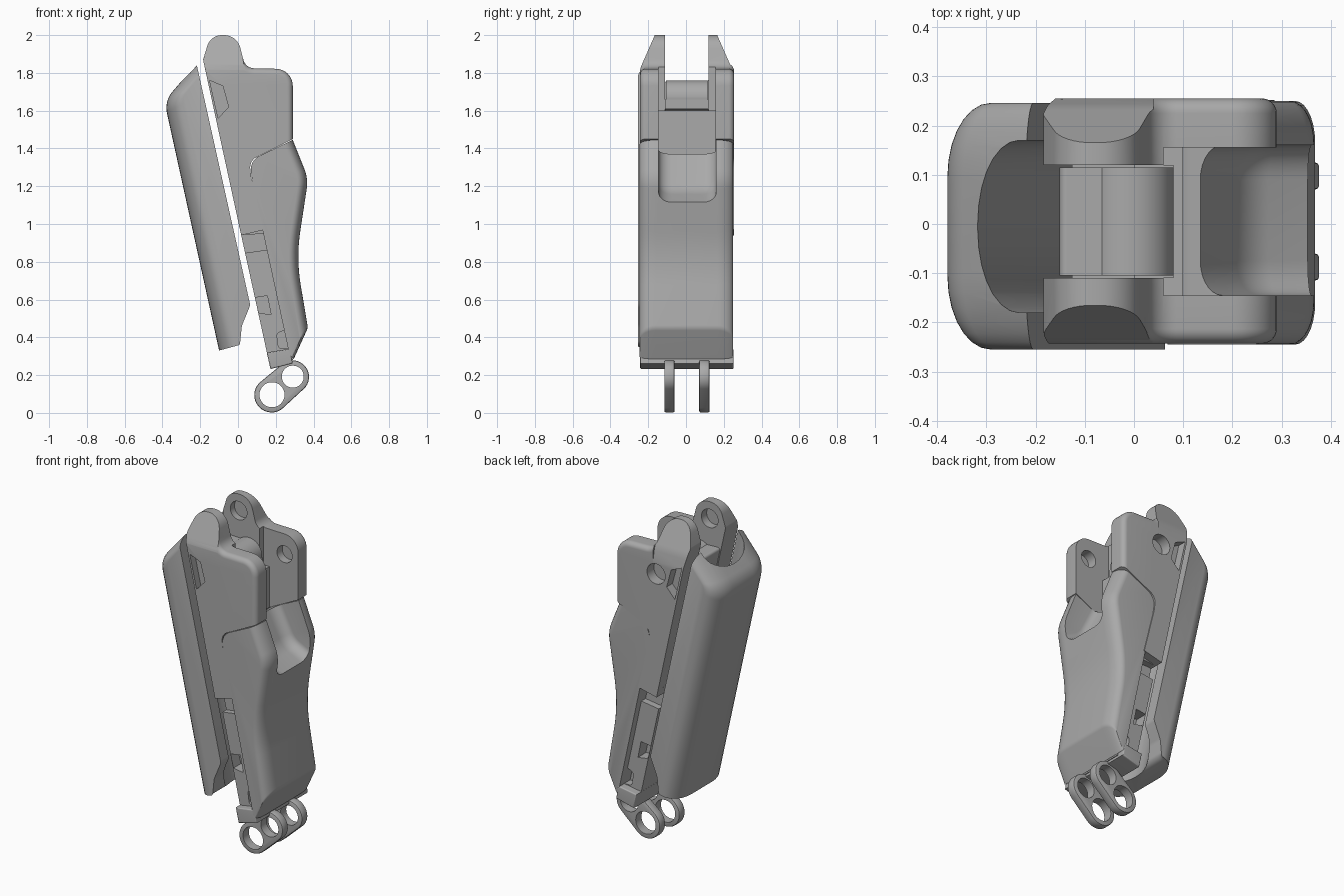
import bpy, bmesh, math
from mathutils import Vector

if "Cube" in bpy.data.objects:
    bpy.data.objects.remove(bpy.data.objects["Cube"])

grey = bpy.data.materials.new("satin grey")
grey.use_nodes = True
COLOUR = (0.4, 0.4, 0.4, 1)
grey.diffuse_color = COLOUR
grey.node_tree.nodes["Principled BSDF"].inputs["Base Color"].default_value = COLOUR


def outline(pts, inset, seg=8):
    """Counter-clockwise (a, b, corner radius, edge inset weight) points, inset and filleted."""
    full = [tuple(p) + (0, 1)[len(p) - 2:] for p in pts]
    n = len(full)
    p = [Vector(q[:2]) for q in full]
    d = [(p[(i + 1) % n] - p[i]).normalized() for i in range(n)]
    base = [p[i] + Vector((-d[i].y, d[i].x)) * inset * full[i][3] for i in range(n)]
    v = []
    for i in range(n):
        cross = d[i - 1].cross(d[i])
        if abs(cross) < 1e-4:
            v.append(base[i])
        else:
            v.append(base[i - 1] + d[i - 1] * ((base[i] - base[i - 1]).cross(d[i]) / cross))
    out = []
    for i in range(n):
        r = full[i][2]
        if r == 0:
            out.append(v[i])
            continue
        before, after = v[i - 1] - v[i], v[(i + 1) % n] - v[i]
        turn = math.acos(max(-1, min(1, -before.normalized().dot(after.normalized()))))
        side = 1 if d[i - 1].cross(d[i]) > 0 else -1
        r = max(r - side * inset * min(full[i][3], full[i - 1][3]), 0.01)
        t = min(r * math.tan(turn / 2), 0.49 * before.length, 0.49 * after.length)
        a, b, w = v[i] + before.normalized() * t, v[i] + after.normalized() * t, math.cos(turn / 2)
        for k in range(seg + 1):
            s = k / seg
            f, g, h = (1 - s) ** 2, 2 * w * s * (1 - s), s * s
            out.append((a * f + v[i] * g + b * h) / (f + g + h))
    return out


def prism(name, pts, lo, hi, inset=0, depth=None, axis="y", steps=7):
    """Extrude a side profile across the model, rounding its outer rims."""
    depth = depth or inset
    layers = [(lo, 0), (hi, 0)]
    if inset:
        arc = [(depth * (1 - math.sin(t)), inset * (1 - math.cos(t)))
               for t in (math.pi / 2 * k / steps for k in range(steps + 1))]
        layers = [(lo + e, c) for e, c in reversed(arc)] + [(hi - e, c) for e, c in arc]
    bm = bmesh.new()
    rings = []
    for pos, c in layers:
        rings.append([bm.verts.new((q.x, pos, q.y) if axis == "y" else (pos, q.x, q.y))
                      for q in outline(pts, c)])
    for r0, r1 in zip(rings, rings[1:]):
        for i in range(len(r0)):
            j = (i + 1) % len(r0)
            bm.faces.new((r0[i], r0[j], r1[j], r1[i]))
    bm.faces.new(rings[0])
    bm.faces.new(rings[-1])
    bmesh.ops.recalc_face_normals(bm, faces=bm.faces)
    mesh = bpy.data.meshes.new(name)
    bm.to_mesh(mesh)
    bm.free()
    mesh.materials.append(grey)
    obj = bpy.data.objects.new(name, mesh)
    bpy.context.collection.objects.link(obj)
    return obj


def rod(name, x, z, r, lo, hi):
    k = [(x - r, z - r, r), (x + r, z - r, r), (x + r, z + r, r), (x - r, z + r, r)]
    return prism(name, k, lo, hi)


def cut(obj, *cutters):
    for c in cutters:
        mod = obj.modifiers.new("cut", "BOOLEAN")
        mod.operation, mod.solver, mod.object = "DIFFERENCE", "EXACT", c
        c.hide_render = True
    bpy.context.view_layer.update()
    mesh = bpy.data.meshes.new_from_object(obj.evaluated_get(bpy.context.evaluated_depsgraph_get()))
    obj.modifiers.clear()
    obj.data = mesh
    for c in cutters:
        bpy.data.objects.remove(c)


def rear(z):
    """Slanted back line of the handle body."""
    return -0.18 + 0.219 * (1.84 - z)


def span(side, a, b):
    return sorted((side * a, side * b))


# Hollow back shell
shell = prism("back_shell", [
    (-0.39, 1.65, 0.13, 1), (-0.1, 0.33, 0, 0), (0.01, 0.36, 0.04, 0),
    (0.02, 0.46, 0.08, 0), (0.065, 0.57, 0.04, 0), (-0.22, 1.85, 0, 0.6)],
    -0.255, 0.246, 0.095, 0.15)
cavity = prism("shell_cavity", [
    (-0.375, 2.0, 0, 1), (0.015, 0.2, 0, 0), (0.5, 0.2, 0, 0), (0.1, 2.0, 0, 0)],
    -0.18, 0.17, 0.1, 0.17)
cut(shell, cavity)

# Upper bracket with two cheeks and raised ears
bracket = prism("upper_bracket", [
    (-0.185, 1.87, 0.03, 0), (rear(0.94), 0.94, 0, 0), (0.14, 0.97, 0, 0),
    (0.07, 1.25, 0.05, 0), (0.06, 1.335, 0.08, 0), (0.29, 1.45, 0, 1),
    (0.29, 1.82, 0.09, 1), (0.04, 1.825, 0.06, 1), (-0.005, 2.0, 0.1, 1),
    (-0.145, 2.0, 0.08, 1)], -0.243, 0.255, 0.03)
tools = [
    prism("ear_gap", [(-0.5, 1.6), (0.5, 1.6), (0.5, 2.1), (-0.5, 2.1)], -0.11, 0.12),
    prism("cheek_gap", [(0.1, 1.3), (0.5, 1.3), (0.5, 2.1), (0.06, 2.1), (0.06, 1.6), (0.1, 1.6)],
          -0.145, 0.155),
    rod("pin_hole", 0.02, 1.68, 0.06, 0.19, 0.3)]
for s in (-1, 1):
    wedge = [(s * 0.262, 1.72), (s * 0.4, 1.72), (s * 0.4, 2.1), (s * 0.13, 2.08),
             (s * 0.24, 1.83, 0.2)]
    tools += [
        prism("ear_slope", wedge[::s], -0.5, 0.04, axis="x"),
        prism("window", [(-0.15, 1.76), (-0.105, 1.56), (-0.05, 1.62), (-0.08, 1.73)],
              *span(s, 0.2, 0.3)),
        rod("ear_socket", -0.08, 1.9, 0.055, *span(s, 0.05, 0.16)),
        rod("cheek_socket", 0.2, 1.7, 0.05, *span(s, 0.05, 0.205))]
cut(bracket, *tools)

# Barrel and tab between the cheeks
rod("pivot_barrel", -0.01, 1.67, 0.09, -0.105, 0.115)
prism("pivot_tab", [(-0.155, 1.745, 0.015), (-0.1, 1.5), (-0.02, 1.5), (-0.02, 1.74)],
      -0.105, 0.115)
prism("pivot_sleeve", [(0.0, 1.59), (0.08, 1.61), (0.08, 1.66), (0.0, 1.66)], -0.11, 0.12)

# Front grip with a thumb scoop
grip = prism("front_grip", [
    (0.295, 0.285, 0, 0.3), (0.37, 0.45, 0.05, 1), (0.308, 0.82, 0.9, 1), (0.372, 1.24, 0.2, 1),
    (0.29, 1.445, 0, 0), (0.06, 1.335, 0.08, 0), (0.08, 1.2, 0.05, 0), (0.272, 0.31, 0, 0)],
    -0.245, 0.25, 0.05, 0.085)
scoop = prism("scoop", [
    (0.1, 1.6, 0, 1), (0.11, 1.42, 0, 1), (0.23, 1.18, 0.15, 1), (0.42, 1.08, 0, 0),
    (0.6, 1.08, 0, 0), (0.6, 1.6, 0, 0)], -0.145, 0.16, 0.05, 0.07)
cut(grip, scoop)

# Recessed spine below the bracket
spine = prism("spine", [
    (rear(1.0), 1.0), (rear(0.26), 0.26), (rear(0.26) + 0.125, 0.28),
    (rear(1.0) + 0.13, 1.02)], -0.2, 0.205)
slots = []
for s in (-1, 1):
    slots += [
        prism("slot", [(0.09, 0.61), (0.11, 0.53), (0.175, 0.52), (0.155, 0.62)],
              *span(s, 0.13, 0.3)),
        prism("lower_slot", [(0.215, 0.34, 0.02), (0.28, 0.34), (0.25, 0.44), (0.205, 0.42, 0.02)],
              *span(s, 0.15, 0.3)),
        prism("scallop", [(rear(0.94) - 0.05, 0.94), (rear(0.84) - 0.05, 0.84),
                          (0.2, 0.87), (0.18, 0.95)], *span(s, 0.165, 0.3))]
cut(spine, *slots)
prism("end_block", [(0.152, 0.32), (0.172, 0.232), (0.29, 0.262), (0.275, 0.34)],
      -0.243, 0.252, 0.008)

# Pair of two-hole links
A, B = Vector((0.18, 0.096)), Vector((0.29, 0.192))
u = (B - A).normalized()
n = Vector((-u.y, u.x))
RA, RB = 0.094, 0.085
corners = [A - u * RA + n * RA, A - u * RA - n * RA, B + u * RB - n * RB, B + u * RB + n * RB]
for name, y in (("right_link", -0.115), ("left_link", 0.07)):
    link = prism(name, [(c.x, c.y, 0.092) for c in corners], y, y + 0.055, 0.008, steps=2)
    cut(link, rod("hole", A.x, A.y, 0.066, -0.3, 0.3), rod("hole", B.x, B.y, 0.058, -0.3, 0.3))

# Smooth rounded surfaces and keep crisp edges
bpy.ops.object.select_all(action="DESELECT")
for o in bpy.context.scene.objects:
    if o.type == "MESH":
        o.select_set(True)
        bpy.context.view_layer.objects.active = o
bpy.ops.object.shade_smooth_by_angle(angle=math.radians(30))
